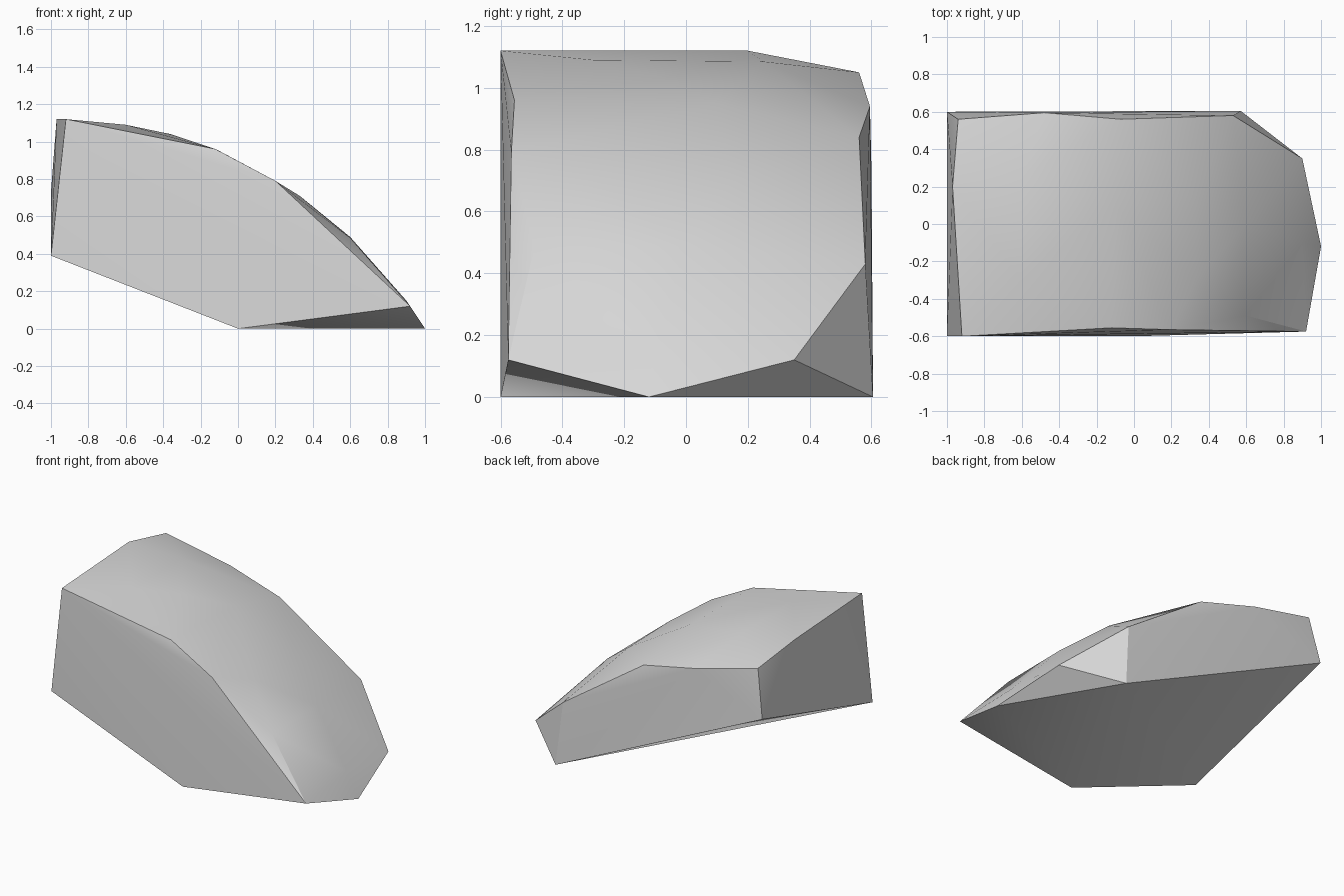
import bpy
import bmesh
import math

# Remove the default object
default_object = bpy.data.objects.get("Cube")
if default_object is not None:
    bpy.data.objects.remove(default_object, do_unlink=True)


def make_material(name, colour):
    """Create a flat material with matching viewport and render colour."""
    material = bpy.data.materials.new(name)
    material.use_nodes = True
    material.diffuse_color = colour
    shader = material.node_tree.nodes["Principled BSDF"]
    shader.inputs["Base Color"].default_value = colour
    shader.inputs["Roughness"].default_value = 0.8
    return material


def make_hull(name, corner_groups, material):
    """Wrap a convex skin around groups of corner points."""
    mesh = bpy.data.meshes.new(name)
    bm = bmesh.new()
    for group in corner_groups:
        for corner in group:
            bm.verts.new(corner)
    bmesh.ops.convex_hull(bm, input=list(bm.verts))
    loose = [vert for vert in bm.verts if not vert.link_faces]
    bmesh.ops.delete(bm, geom=loose, context="VERTS")
    bmesh.ops.recalc_face_normals(bm, faces=list(bm.faces))
    bm.to_mesh(mesh)
    bm.free()
    mesh.materials.append(material)
    hull = bpy.data.objects.new(name, mesh)
    bpy.context.collection.objects.link(hull)
    return hull


# Sloping underside and the flat foot it rests on
underside = [(-1, -.6, .39), (-1, .6, .73), (0, -.6, 0),
             (.57, .605, 0), (1, -.12, 0)]

# Upper rim of the tall end
tall_end = [(-.92, -.6, 1.12), (-.97, .2, 1.12), (-.94, .56, 1.05)]

# Rim running down the front side
front_rim = [(-.12, -.555, .96), (.2, -.565, .79),
             (.6, -.49, .485), (.92, -.575, .12)]

# Rim running down the back side
back_rim = [(-.48, .595, .94), (-.07, .56, .84),
            (.53, .58, .43), (.9, .35, .12)]

# Rounded crown between the two rims
crown = [(-.6, -.3, 1.09), (-.6, .25, 1.085), (-.36, -.1, 1.04),
         (-.1, .1, .95), (.33, -.3, .71), (.33, .15, .7),
         (.6, 0, .49), (.9, -.1, .15)]

stone_grey = make_material("light grey stone", (.7, .7, .7, 1))
rock = make_hull("rock_chunk",
                 [underside, tall_end, front_rim, back_rim, crown],
                 stone_grey)

# Soft crown with crisp broken edges
bpy.ops.object.select_all(action="DESELECT")
rock.select_set(True)
bpy.context.view_layer.objects.active = rock
bpy.ops.object.shade_smooth_by_angle(angle=math.radians(30))
